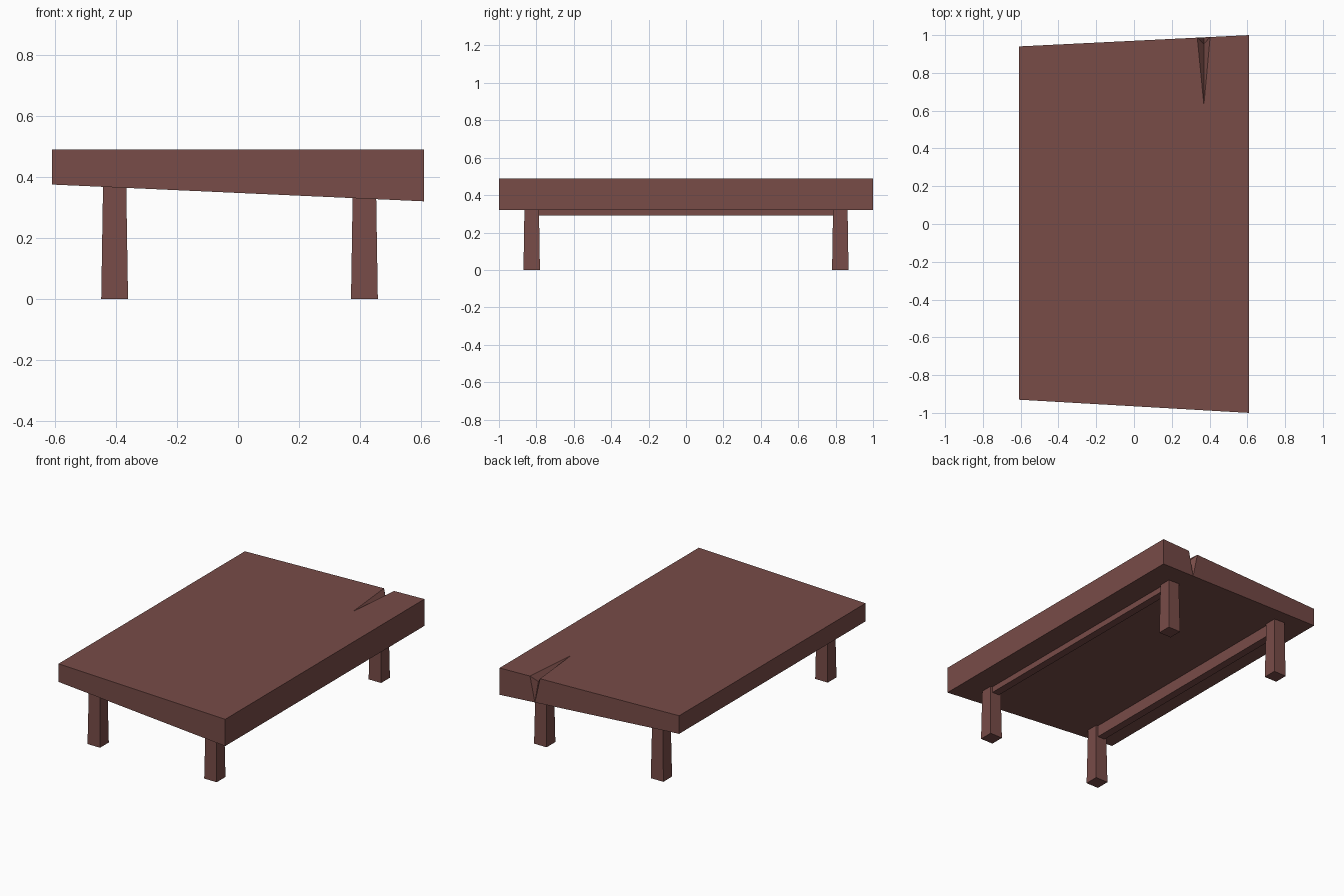
import bpy
import bmesh
from mathutils import Vector

cube = bpy.data.objects.get("Cube")
if cube:
    bpy.data.objects.remove(cube, do_unlink=True)

# One dark reddish wood colour for everything
wood = bpy.data.materials.new("dark_red_wood")
wood.use_nodes = True
colour = (0.188, 0.072, 0.064, 1)
wood.diffuse_color = colour
shader = wood.node_tree.nodes["Principled BSDF"]
shader.inputs["Base Color"].default_value = colour
shader.inputs["Roughness"].default_value = 0.8


def finish(name, bm):
    bmesh.ops.recalc_face_normals(bm, faces=bm.faces)
    mesh = bpy.data.meshes.new(name)
    bm.to_mesh(mesh)
    bm.free()
    mesh.materials.append(wood)
    obj = bpy.data.objects.new(name, mesh)
    bpy.context.collection.objects.link(obj)


def block(name, centre, size, z_low, z_high, taper=1.0):
    """Upright box whose top can be narrower than its foot."""
    bm = bmesh.new()
    bmesh.ops.create_cube(bm, size=1)
    for v in bm.verts:
        scale = taper if v.co.z > 0 else 1
        v.co = (centre[0] + v.co.x * size[0] * scale,
                centre[1] + v.co.y * size[1] * scale,
                z_high if v.co.z > 0 else z_low)
    finish(name, bm)


# Tabletop: tapered slab with a sloping underside and a split in its back edge
TOP = 0.49
LOW_LEFT, LOW_RIGHT = 0.32, 0.375
HALF = 0.61


def underside(x):
    return LOW_RIGHT + (LOW_LEFT - LOW_RIGHT) * (x + HALF) / (2 * HALF)


def back_edge(x):
    return 0.94 + 0.06 * (x + HALF) / (2 * HALF)


bm = bmesh.new()


def point(x, y, z):
    return bm.verts.new(Vector((x, y, z)))


corners = [(-HALF, -0.93), (HALF, -1.0), (HALF, 1.0), (-HALF, 0.94)]
a, b, c, d = [point(x, y, TOP) for x, y in corners]
a2, b2, c2, d2 = [point(x, y, underside(x)) for x, y in corners]
SPLIT = 0.37
split_left = point(SPLIT + 0.033, back_edge(SPLIT + 0.033), TOP)
split_right = point(SPLIT - 0.035, back_edge(SPLIT - 0.035), TOP)
split_tip = point(SPLIT, 0.63, TOP)
split_floor = point(SPLIT, 0.953, 0.45)
split_foot = point(SPLIT, back_edge(SPLIT), underside(SPLIT))

for face in [
    (a, b, c, split_left, split_tip, split_right, d),
    (a2, d2, split_foot, c2, b2),
    (a, a2, b2, b), (b, b2, c2, c), (d, d2, a2, a),
    (c, c2, split_foot, split_left), (split_right, split_foot, d2, d),
    (split_right, split_tip, split_floor), (split_tip, split_left, split_floor),
    (split_right, split_floor, split_foot), (split_left, split_foot, split_floor),
]:
    bm.faces.new(face)
finish("tabletop", bm)

# Tapered legs and the rails that join them front to back
for side, x in (("left", 0.415), ("right", -0.405)):
    for end, y in (("front", -0.825), ("back", 0.825)):
        block(f"{end}_{side}_leg", (x, y), (0.088, 0.088), 0, 0.385, 0.86)
    block(f"{side}_rail", (x, 0), (0.05, 1.62), 0.29, 0.385)
